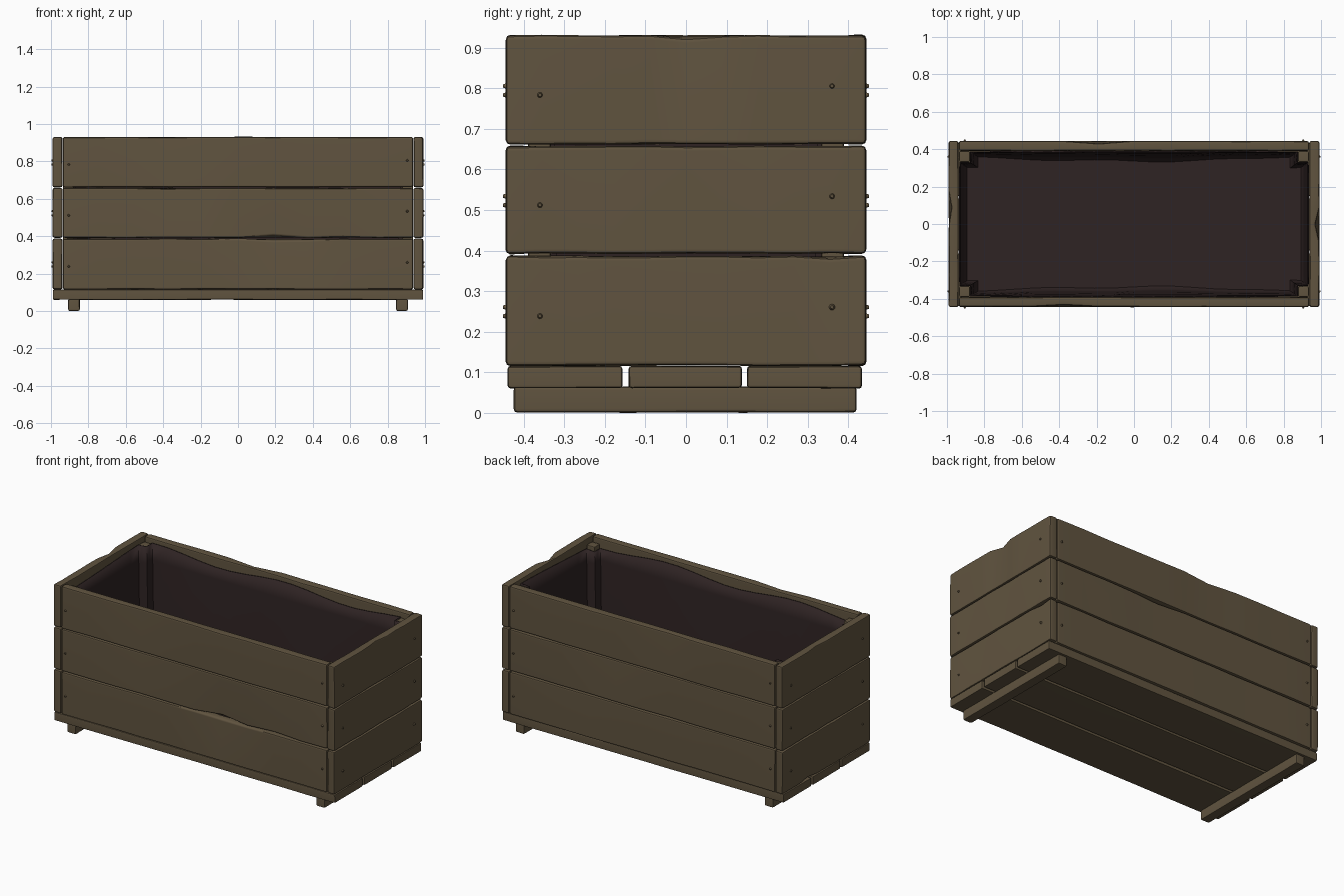
import bpy, bmesh, math, random
from mathutils import Matrix, Vector

if "Cube" in bpy.data.objects:
    bpy.data.objects.remove(bpy.data.objects["Cube"])

random.seed(4)


def material(name, rgb):
    m = bpy.data.materials.new(name)
    m.diffuse_color = (*rgb, 1)
    m.use_nodes = True
    m.node_tree.nodes["Principled BSDF"].inputs["Base Color"].default_value = m.diffuse_color
    return m


WOOD = material("weathered_wood", (0.118, 0.088, 0.050))
LINER = material("dark_liner", (0.028, 0.017, 0.017))


def finish(name, bm, mat):
    bmesh.ops.recalc_face_normals(bm, faces=bm.faces)
    me = bpy.data.meshes.new(name)
    bm.to_mesh(me)
    bm.free()
    me.materials.append(mat)
    ob = bpy.data.objects.new(name, me)
    bpy.context.collection.objects.link(ob)
    me.shade_smooth()
    me.set_sharp_from_angle(angle=math.radians(40))
    ob.modifiers.new("normals", "WEIGHTED_NORMAL").keep_sharp = True
    return ob


def board(name, size, centre, angle=0, wobble=0.003, chips=(), bevel=0.010, cuts=10):
    """Worn board, length on local x, outer face on local -y.
    chips: (slice, 1 top / -1 bottom, inward, vertical)."""
    L, T, H = size
    bm = bmesh.new()
    rings = []
    for i in range(cuts + 1):
        x = -L / 2 + L * i / cuts
        ring = []
        for sy, sz in ((-1, -1), (1, -1), (1, 1), (-1, 1)):
            y = sy * (T / 2 - random.uniform(0, wobble))
            z = sz * (H / 2 - random.uniform(0, wobble))
            for k, side, inward, vertical in chips:
                if k == i and side == sz and sy == -1:
                    y += inward
                    z -= sz * vertical
            ring.append(bm.verts.new((x, y, z)))
        rings.append(ring)
    for a, b in zip(rings, rings[1:]):
        for j in range(4):
            bm.faces.new((a[j], a[(j + 1) % 4], b[(j + 1) % 4], b[j]))
    bm.faces.new(rings[0])
    bm.faces.new(rings[-1])
    bmesh.ops.recalc_face_normals(bm, faces=bm.faces)
    sharp = [e for e in bm.edges if e.calc_face_angle(0) > 0.7]
    bmesh.ops.bevel(bm, geom=sharp, offset=bevel, segments=2, profile=0.5,
                    affect='EDGES', clamp_overlap=True)
    bm.transform(Matrix.Translation(centre) @ Matrix.Rotation(angle, 4, 'Z'))
    return finish(name, bm, WOOD)


def screw(name, lx, z, dist, angle):
    """Small domed screw head standing out of a wall."""
    bm = bmesh.new()
    bmesh.ops.create_cone(bm, cap_ends=True, segments=10, radius1=0.008, radius2=0.004, depth=0.012)
    bm.transform(Matrix.Rotation(angle, 4, 'Z') @ Matrix.Translation((lx, -dist, z))
                 @ Matrix.Rotation(math.pi / 2, 4, 'X'))
    finish(name, bm, WOOD)


# wall planks: name, angle, length, outer distance, screw offset
sides = [("front", 0, 1.872, 0.445, 0.905), ("right", math.pi / 2, 0.888, 0.992, 0.36),
         ("back", math.pi, 1.872, 0.445, 0.905), ("left", -math.pi / 2, 0.888, 0.992, 0.36)]
rows = [("lower", 0.115, 0.388), ("middle", 0.391, 0.659), ("upper", 0.661, 0.932)]
chips = {"right_upper": [(5, 1, 0.022, 0.008)],
         "right_lower": [(9, 1, 0.008, 0.006)],
         "front_lower": [(6, 1, 0.014, 0.010), (7, 1, 0.010, 0.006)],
         "front_middle": [(6, -1, 0.014, 0.012), (8, -1, 0.008, 0.004), (3, 1, 0.006, 0.004)],
         "front_upper": [(3, 1, 0.010, 0.004)],
         "back_middle": [(4, 1, 0.012, 0.005)],
         "back_upper": [(6, 1, 0.014, 0.004)],
         "left_upper": [(4, 1, 0.014, 0.006)],
         "left_lower": [(3, -1, 0.010, 0.006)]}
for side, ang, length, dist, off in sides:
    for row, z0, z1 in rows:
        c = Matrix.Rotation(ang, 3, 'Z') @ Vector((0, -dist + 0.0275, (z0 + z1) / 2))
        key = side + "_" + row
        board(key + "_plank", (length, 0.055, z1 - z0), c, ang, 0.003, chips.get(key, ()), 0.011)
        mid = (z0 + z1) / 2
        for s in (-1, 1):
            z = mid - 0.002 + s * 0.011
            screw(f"{key}_screw_{'a' if s < 0 else 'b'}", s * off, z, dist, ang)

# floor boards
for name, y0, y1 in (("front", -0.440, -0.156), ("middle", -0.142, 0.138), ("back", 0.150, 0.434)):
    board(name + "_floor_board", (1.98, 0.056, y1 - y0), (0, 0, 0), 0, 0.002, (), 0.007)
    ob = bpy.context.collection.objects[name + "_floor_board"]
    ob.data.transform(Matrix.Translation((0, (y0 + y1) / 2, 0.088))
                      @ Matrix.Rotation(math.pi / 2, 4, 'X'))

# feet and corner posts
for sx, nx in ((-1, "left"), (1, "right")):
    board(nx + "_foot", (0.845, 0.064, 0.066), (sx * 0.877, -0.002, 0.033), math.pi / 2,
          0.002, (), 0.009, 6)
    for sy, ny in ((-1, "front"), (1, "back")):
        board(f"{ny}_{nx}_post", (0.058, 0.058, 0.785),
              (sx * 0.906, sy * 0.361, 0.5075), 0, 0.001, (), 0.008, 1)

# liner: bag notched round the posts
quad = [(0.932, 0.328), (0.874, 0.328), (0.874, 0.386)]
outline = (quad + [(-x, y) for x, y in reversed(quad)] + [(-x, -y) for x, y in quad]
           + [(x, -y) for x, y in reversed(quad)])
path = []
for (ax, ay), (bx, by) in zip(outline, outline[1:] + outline[:1]):
    d = math.hypot(bx - ax, by - ay)
    n = 16 if d > 1 else 8 if d > 0.3 else 2
    for i in range(n):
        t = i / n
        path.append((ax + (bx - ax) * t, ay + (by - ay) * t))
levels = [(0.888, 0.0), (0.80, 0.006), (0.50, 0.018), (0.22, 0.028), (0.155, 0.036), (0.135, 0.055)]
bm = bmesh.new()
rings = []
for k, (z, inset) in enumerate(levels):
    ring = []
    for x, y in path:
        bow = 0.4 + 0.6 * math.cos(x * 1.6) * (0.8 + 0.2 * math.sin(9 * x))
        droop = 0.018 * math.sin(7 * x + 3 * y) if k == 0 else 0
        px = x - math.copysign(inset * 0.7, x) if abs(x) > 0.8 else x * (1 - inset * 0.7)
        py = y - math.copysign(inset * bow, y) if abs(y) > 0.3 else y * (1 - inset)
        ring.append(bm.verts.new((px, py, z + droop)))
    rings.append(ring)
for a, b in zip(rings, rings[1:]):
    for j in range(len(a)):
        m = (j + 1) % len(a)
        bm.faces.new((a[j], a[m], b[m], b[j]))
bm.faces.new(rings[-1])
liner = finish("liner", bm, LINER)
shell = liner.modifiers.new("shell", "SOLIDIFY")
shell.thickness = 0.006
shell.offset = 0
